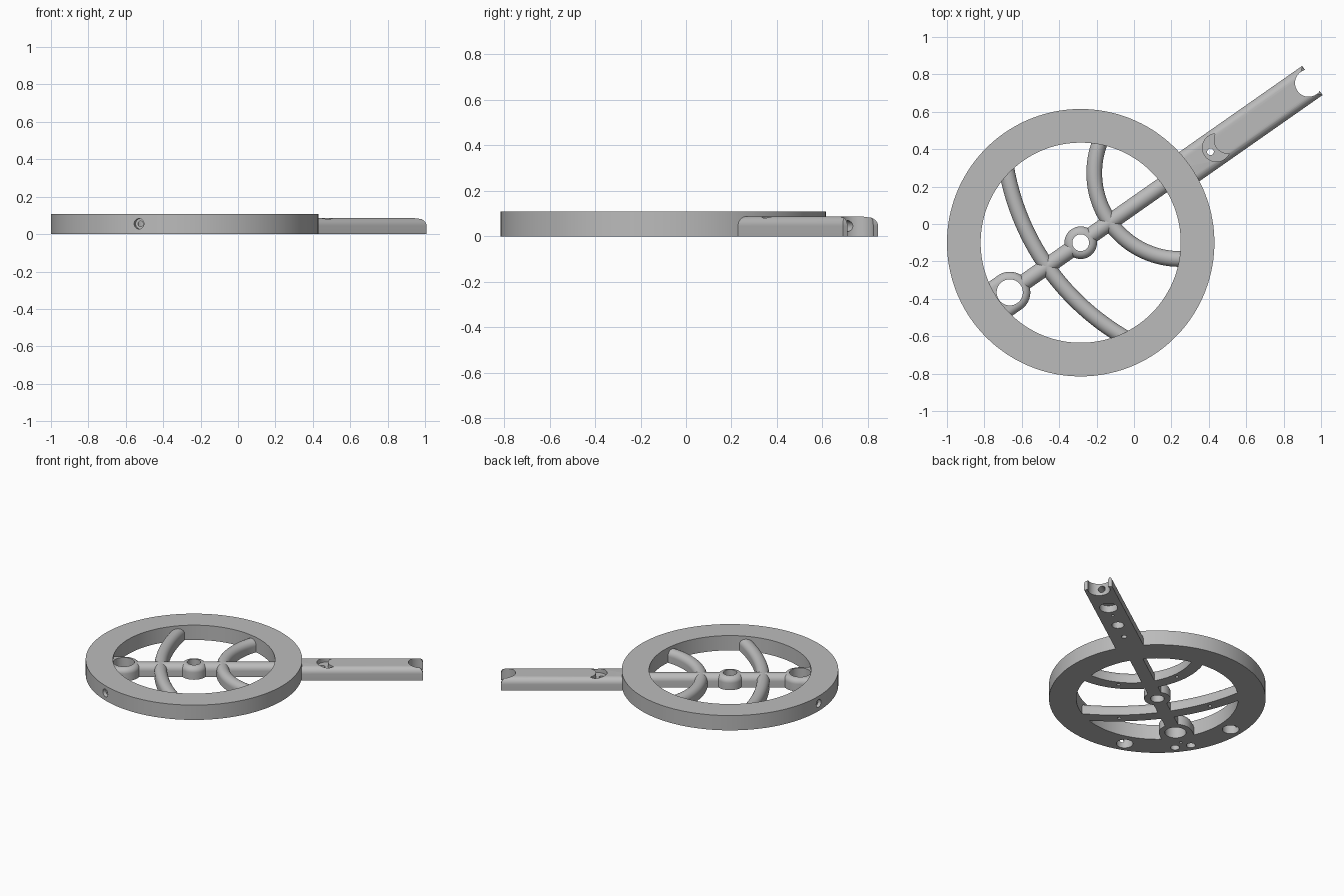
import bpy, bmesh
from math import sin, cos, pi, radians
from mathutils import Matrix, Vector

if "Cube" in bpy.data.objects:
    bpy.data.objects.remove(bpy.data.objects["Cube"])

# Parts are modelled with the handle along +x, then turned into place.
PLACE = Matrix.Translation((-0.285, -0.10, 0)) @ Matrix.Rotation(radians(35), 4, 'Z')
RING_H, ARM_H = 0.108, 0.087

grey = bpy.data.materials.new("plain grey")
grey.use_nodes = True
grey.diffuse_color = (0.5, 0.5, 0.5, 1)
grey.node_tree.nodes["Principled BSDF"].inputs["Base Color"].default_value = (0.5, 0.5, 0.5, 1)


def make(name, bm):
    bmesh.ops.recalc_face_normals(bm, faces=bm.faces)
    mesh = bpy.data.meshes.new(name)
    bm.to_mesh(mesh)
    bm.free()
    mesh.materials.append(grey)
    ob = bpy.data.objects.new(name, mesh)
    bpy.context.collection.objects.link(ob)
    return ob


def lathe(name, profile, centre=0, steps=96):
    """Spin a closed (radius, z) outline into a ring."""
    bm = bmesh.new()
    loops = [[bm.verts.new((centre + r * cos(a), r * sin(a), z)) for r, z in profile]
             for a in (2 * pi * i / steps for i in range(steps))]
    n = len(profile)
    for i in range(steps):
        a, b = loops[i], loops[(i + 1) % steps]
        for j in range(n):
            k = (j + 1) % n
            bm.faces.new((a[j], b[j], b[k], a[k]))
    return make(name, bm)


def sweep(name, path, half=0.044, height=ARM_H, fillet=0.044):
    """Sweep a flat-bottomed, round-topped outline along (point, side) pairs."""
    side = half - fillet
    outline = [(half, 0)]
    for s, start in ((1, 0), (-1, 90)):
        for i in range(9):
            a = radians(start + i * 90 / 8)
            outline.append((s * side + fillet * cos(a), height - fillet + fillet * sin(a)))
    outline.append((-half, 0))
    bm = bmesh.new()
    loops = [[bm.verts.new((p.x + s.x * w, p.y + s.y * w, z)) for w, z in outline]
             for p, s in path]
    n = len(outline)
    for a, b in zip(loops, loops[1:]):
        for j in range(n):
            k = (j + 1) % n
            bm.faces.new((a[j], b[j], b[k], a[k]))
    bm.faces.new(loops[0])
    bm.faces.new(loops[-1])
    bmesh.ops.remove_doubles(bm, verts=bm.verts, dist=1e-5)
    return make(name, bm)


def straight(x0, x1):
    return [(Vector((x, 0)), Vector((0, 1))) for x in (x0, x1)]


def arc(centre, radius, spread, steps=40):
    path = []
    for i in range(steps + 1):
        a = pi + radians(spread) * (2 * i / steps - 1)
        d = Vector((cos(a), sin(a)))
        path.append((Vector((centre, 0)) + d * radius, d))
    return path


def drill(x, y, r, z0=-0.1, z1=0.2, steps=48):
    """Upright cutter."""
    bm = bmesh.new()
    bmesh.ops.create_cone(bm, cap_ends=True, segments=steps, radius1=r, radius2=r, depth=z1 - z0,
                          matrix=Matrix.Translation((x, y, (z0 + z1) / 2)))
    return make("cutter", bm)


def side_drill(angle, r0, r1, r, z=0.055):
    """Level cutter pointing away from the centre."""
    bm = bmesh.new()
    m = (Matrix.Rotation(angle, 4, 'Z') @ Matrix.Translation(((r0 + r1) / 2, 0, z))
         @ Matrix.Rotation(pi / 2, 4, 'Y'))
    bmesh.ops.create_cone(bm, cap_ends=True, segments=32, radius1=r, radius2=r,
                          depth=r1 - r0, matrix=m)
    return make("cutter", bm)


def cut(ob, cutters):
    for c in cutters:
        mod = ob.modifiers.new("cut", 'BOOLEAN')
        mod.operation, mod.solver, mod.object = 'DIFFERENCE', 'EXACT', c
    dg = bpy.context.evaluated_depsgraph_get()
    mesh = bpy.data.meshes.new_from_object(ob.evaluated_get(dg))
    ob.modifiers.clear()
    ob.data = mesh
    for c in cutters:
        bpy.data.objects.remove(c)
    return ob


def hub(name, centre, outer, inner, fillet):
    profile = [(inner, 0), (outer, 0)]
    for i in range(9):
        a = i * pi / 16
        profile.append((outer - fillet + fillet * cos(a), ARM_H + 0.002 - fillet + fillet * sin(a)))
    return lathe(name, profile + [(inner, ARM_H + 0.002)], centre, 64)


# Rim with sockets in the underside and screw holes in the edge
rim = lathe("rim", [(0.535, 0), (0.715, 0), (0.715, RING_H), (0.535, RING_H)], steps=128)
holes = [drill(-0.6, 0, 0.01, z1=0.05)]
for s in (1, -1):
    a = pi + s * radians(35)
    holes += [drill(0.632 * cos(a), 0.632 * sin(a), 0.055, z1=0.085),
              drill(-0.653, s * 0.054, 0.03, z1=0.05),
              side_drill(a, 0.69, 0.8, 0.028),
              side_drill(a, 0.62, 0.75, 0.015)]
cut(rim, holes)

# Handle with rounded top edges and tip
bm = bmesh.new()
bmesh.ops.create_cube(bm, size=1, matrix=Matrix.Translation((1.056, 0, ARM_H / 2))
                      @ Matrix.Diagonal((0.912, 0.19, ARM_H, 1)))
top = [e for e in bm.edges if all(v.co.z > 0.05 for v in e.verts)
       and not all(v.co.x < 1 for v in e.verts)]
bmesh.ops.bevel(bm, geom=top, offset=0.042, segments=8, profile=0.5, affect='EDGES')
handle = make("handle", bm)
crescent = cut(drill(0.886, 0, 0.075, z0=0.055), [drill(0.96, 0, 0.075, z0=-0.2, z1=0.3)])
cut(handle, [crescent,
             drill(1.488, 0, 0.073, steps=64),
             drill(0.847, 0, 0.018),
             drill(1.243, 0, 0.06, z1=0.05),
             drill(1.137, 0, 0.01, z1=0.05),
             drill(1.005, 0, 0.04, z1=0.05),
             side_drill(0, 1.34, 1.45, 0.024, 0.045)])

# Spine between the hubs and out to the rim
sweep("spine_inner", straight(-0.388, -0.052))
sweep("spine_outer", straight(0.052, 0.6))

# Curved ribs with small peg holes below
for name, path, x, y in (("long_rib", arc(1.09, 1.31, 25), -0.182, 0.31),
                         ("short_rib", arc(0.65, 0.46, 57), 0.245, 0.2)):
    cut(sweep(name, path, half=0.042, fillet=0.042),
        [drill(x, s * y, 0.012, z1=0.04, steps=16) for s in (1, -1)])

# Hubs, the end one blended into the rim
hub("centre_hub", 0, 0.087, 0.045, 0.038)
hub("end_hub", -0.463, 0.11, 0.07, 0.036)
cut(sweep("end_hub_link", straight(-0.575, -0.463), half=0.11, height=ARM_H + 0.002, fillet=0.036),
    [drill(-0.463, 0, 0.07, steps=64)])

# Place and shade everything
bpy.ops.object.select_all(action='DESELECT')
for ob in bpy.context.collection.objects:
    if ob.type == 'MESH' and grey.name in ob.data.materials:
        ob.matrix_world = PLACE
        ob.select_set(True)
        bpy.context.view_layer.objects.active = ob
bpy.ops.object.shade_smooth_by_angle(angle=radians(30))
